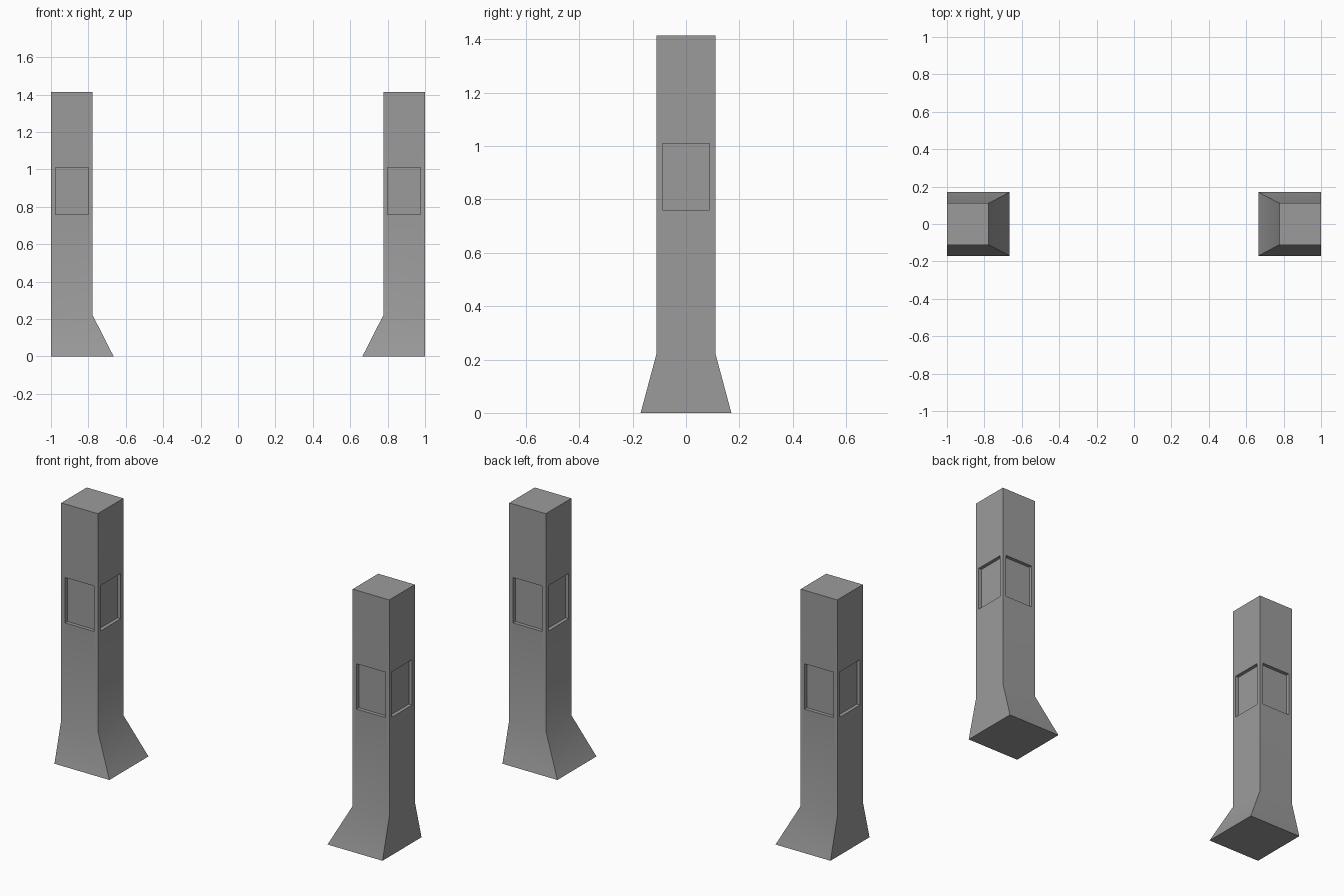
import bpy
import bmesh

cube = bpy.data.objects.get("Cube")
if cube:
    bpy.data.objects.remove(cube, do_unlink=True)

# Single flat colour
grey = bpy.data.materials.new("stone_grey")
colour = (0.33, 0.33, 0.33, 1.0)
grey.diffuse_color = colour
grey.use_nodes = True
grey.node_tree.nodes["Principled BSDF"].inputs["Base Color"].default_value = colour

TOP, FLARE = 1.415, 0.22             # post height, top of flared foot
OUTER, INNER, FOOT = 1.0, 0.777, 0.665
HALF, FOOT_HALF = 0.111, 0.17        # half depths in y
PANEL_LOW, PANEL_HIGH = 0.76, 1.01
MARGIN, RECESS = 0.023, 0.02


def build_post(name, side):
    bm = bmesh.new()

    # Square rings: foot, flare top, post top
    rings = []
    for z, inner, half in ((0, FOOT, FOOT_HALF), (FLARE, INNER, HALF), (TOP, INNER, HALF)):
        corners = ((inner, -half), (OUTER, -half), (OUTER, half), (inner, half))
        rings.append([bm.verts.new((side * x, y, z)) for x, y in corners])

    # Flared foot and shaft walls, then the caps
    shaft = []
    for low, high in zip(rings, rings[1:]):
        for i in range(4):
            j = (i + 1) % 4
            face = bm.faces.new((low[i], low[j], high[j], high[i]))
            if low is rings[1]:
                shaft.append(face)
    bm.faces.new(rings[0])
    bm.faces.new(rings[-1])
    bmesh.ops.recalc_face_normals(bm, faces=bm.faces[:])
    bm.normal_update()

    # Recessed panel on each shaft wall
    bmesh.ops.inset_individual(bm, faces=shaft, thickness=MARGIN, use_even_offset=True)
    for face in shaft:
        for v in face.verts:
            v.co.z = PANEL_LOW if v.co.z < (FLARE + TOP) / 2 else PANEL_HIGH
    bm.normal_update()
    bmesh.ops.inset_individual(bm, faces=shaft, thickness=0, depth=-RECESS)

    mesh = bpy.data.meshes.new(name)
    bm.to_mesh(mesh)
    bm.free()
    mesh.materials.append(grey)
    post = bpy.data.objects.new(name, mesh)
    bpy.context.collection.objects.link(post)
    return post


posts = [build_post("left_post", 1), build_post("right_post", -1)]

# Soft blend into the foot, crisp corners elsewhere
bpy.ops.object.select_all(action="DESELECT")
for post in posts:
    post.select_set(True)
bpy.context.view_layer.objects.active = posts[0]
bpy.ops.object.shade_smooth_by_angle()
